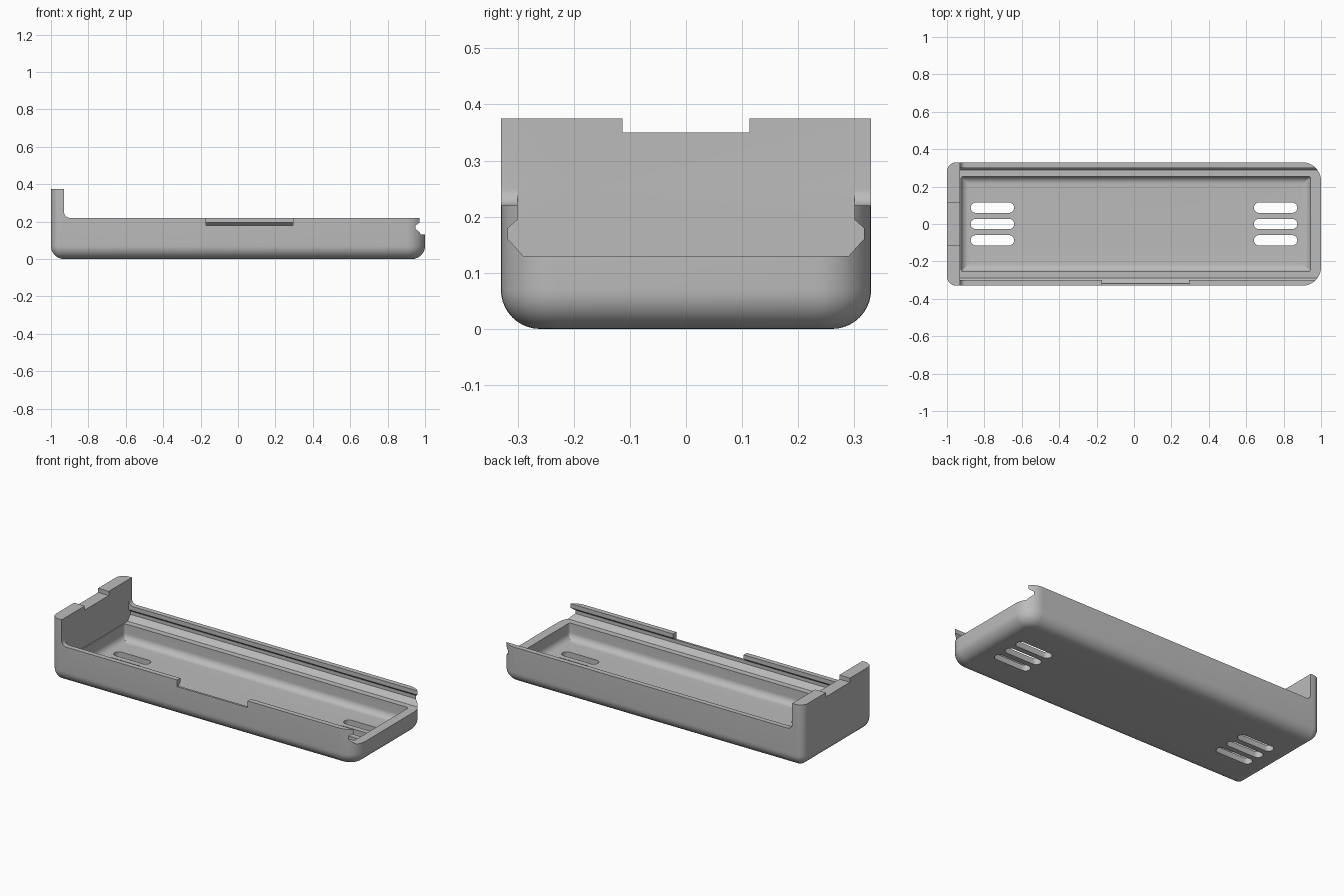
import bpy, bmesh, math

cube = bpy.data.objects.get("Cube")
if cube:
    bpy.data.objects.remove(cube, do_unlink=True)

grey = bpy.data.materials.new("plain grey")
grey.use_nodes = True
COLOUR = (0.5, 0.5, 0.5, 1)
grey.diffuse_color = COLOUR
grey.node_tree.nodes["Principled BSDF"].inputs["Base Color"].default_value = COLOUR


def rounded_rect(x0, x1, y, r_left, r_right, inset=0.0, steps=10):
    """Plan outline, counter-clockwise, with its own radius at each end."""
    pts = []
    for i, (sx, sy) in enumerate([(1, 1), (-1, 1), (-1, -1), (1, -1)]):
        r = max((r_right if sx > 0 else r_left) - inset, 0.002)
        cx = (x1 - inset - r) if sx > 0 else (x0 + inset + r)
        cy = sy * (y - inset - r)
        for k in range(steps + 1):
            a = math.pi / 2 * (i + k / steps)
            pts.append((cx + r * math.cos(a), cy + r * math.sin(a)))
    return pts


def loft(name, rings):
    """Closed solid through equal rings of 3D points."""
    bm = bmesh.new()
    loops = [[bm.verts.new(p) for p in ring] for ring in rings]
    n = len(loops[0])
    for a, b in zip(loops, loops[1:]):
        for i in range(n):
            j = (i + 1) % n
            bm.faces.new((a[i], a[j], b[j], b[i]))
    bm.faces.new(loops[0][::-1])
    bm.faces.new(loops[-1])
    bmesh.ops.recalc_face_normals(bm, faces=bm.faces[:])
    mesh = bpy.data.meshes.new(name)
    bm.to_mesh(mesh)
    bm.free()
    obj = bpy.data.objects.new(name, mesh)
    bpy.context.collection.objects.link(obj)
    mesh.materials.append(grey)
    return obj


def tub(name, z0, z1, fillet, x0, x1, y, r_left, r_right, steps=10):
    """Rounded box whose bottom edge is filleted."""
    rings = []
    for k in range(steps + 1):
        a = math.pi / 2 * k / steps
        outline = rounded_rect(x0, x1, y, r_left, r_right, fillet * (1 - math.sin(a)))
        rings.append([(px, py, z0 + fillet * (1 - math.cos(a))) for px, py in outline])
    rings.append([(px, py, z1) for px, py, _ in rings[-1]])
    return loft(name, rings)


def block(name, x0, x1, y0, y1, z0, z1):
    outline = [(x0, y0), (x1, y0), (x1, y1), (x0, y1)]
    return loft(name, [[(x, y, z) for x, y in outline] for z in (z0, z1)])


WALL_X, RIM, TOP = -0.93, 0.22, 0.375

# Outer shell
case = tub("case_tray", 0, TOP, 0.07, -1, 1, 0.33, 0.05, 0.1)
cutters = []

# Space above the side walls, with a fillet against the tall end wall
r = 0.03
side = [(1.2, 0.6), (WALL_X, 0.6)]
for k in range(9):
    a = math.pi / 2 * k / 8
    side.append((WALL_X + r * (1 - math.cos(a)), RIM + r * (1 - math.sin(a))))
side.append((1.2, RIM))
cutters.append(loft("rim_cutter", [[(x, y, z) for x, z in side] for y in (-0.5, 0.5)]))

# Dovetail channel for a sliding lid, open at the low end
half = [(0.29, 0.13), (0.317, 0.16), (0.317, 0.18), (0.30, 0.195), (0.30, 0.5)]
channel = half + [(-y, z) for y, z in reversed(half)]
cutters.append(loft("channel_cutter", [[(x, y, z) for y, z in channel] for x in (WALL_X, 1.2)]))

# Inner pocket
cutters.append(tub("pocket_cutter", 0.035, 0.2, 0.04, -0.925, 0.945, 0.255, 0.015, 0.015))

# Notches in the end wall and the front wall
cutters.append(block("end_notch_cutter", -1.1, -0.9, -0.113, 0.113, 0.35, 0.5))
cutters.append(block("front_notch_cutter", -0.17, 0.295, -0.4, -0.25, 0.18, 0.3))

# Vent slots in the floor
for cx in (-0.757, 0.757):
    for cy in (-0.087, 0, 0.087):
        outline = rounded_rect(-0.116, 0.116, 0.0275, 0.027, 0.027, steps=6)
        cutters.append(loft("slot_cutter", [[(cx + x, cy + y, z) for x, y in outline]
                                            for z in (-0.1, 0.1)]))

# Cut everything out and tidy up
for cutter in cutters:
    cutter.hide_render = True
    mod = case.modifiers.new("cut", 'BOOLEAN')
    mod.operation = 'DIFFERENCE'
    mod.solver = 'EXACT'
    mod.object = cutter
bpy.ops.object.select_all(action='DESELECT')
bpy.context.view_layer.objects.active = case
case.select_set(True)
for mod in list(case.modifiers):
    bpy.ops.object.modifier_apply(modifier=mod.name)
for cutter in cutters:
    bpy.data.objects.remove(cutter, do_unlink=True)
bpy.ops.object.shade_smooth_by_angle(angle=math.radians(30))
